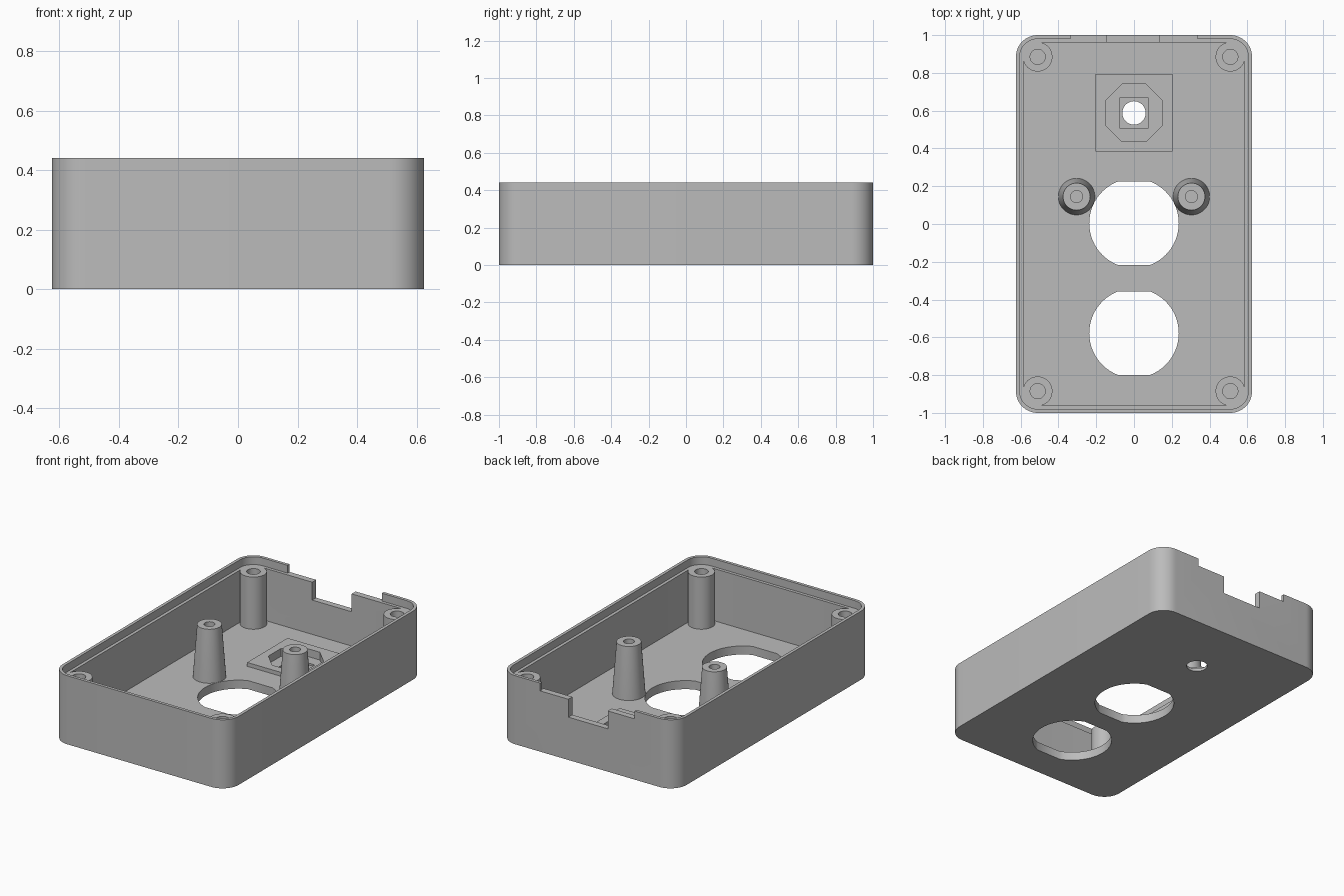
import bpy, bmesh, math
from math import cos, sin, pi

cube = bpy.data.objects.get("Cube")
if cube:
    bpy.data.objects.remove(cube, do_unlink=True)

# Single plain grey
grey = bpy.data.materials.new("plain_grey")
grey.use_nodes = True
grey.diffuse_color = (0.5, 0.5, 0.5, 1)
grey.node_tree.nodes["Principled BSDF"].inputs["Base Color"].default_value = (0.5, 0.5, 0.5, 1)

HEIGHT, LEDGE, FLOOR = 0.44, 0.39, 0.055
HALF_X, HALF_Y, CORNER = 0.625, 1.0, 0.115
BOSS_X, BOSS_Y = HALF_X - CORNER, HALF_Y - CORNER
WALL, LIP = 0.04, 0.02


def finish(name, bm):
    bmesh.ops.recalc_face_normals(bm, faces=bm.faces)
    mesh = bpy.data.meshes.new(name)
    bm.to_mesh(mesh)
    bm.free()
    mesh.materials.append(grey)
    obj = bpy.data.objects.new(name, mesh)
    bpy.context.collection.objects.link(obj)
    return obj


def prism(name, points, z0, z1):
    bm = bmesh.new()
    base = bm.faces.new([bm.verts.new((x, y, z0)) for x, y in points])
    top = bmesh.ops.extrude_face_region(bm, geom=[base])["geom"]
    verts = [v for v in top if isinstance(v, bmesh.types.BMVert)]
    bmesh.ops.translate(bm, verts=verts, vec=(0, 0, z1 - z0))
    return finish(name, bm)


def ring(cx, cy, r, n, turn=0.0):
    return [(cx + r * cos(turn + 2 * pi * i / n), cy + r * sin(turn + 2 * pi * i / n))
            for i in range(n)]


def rectangle(x0, x1, y0, y1):
    return [(x0, y0), (x1, y0), (x1, y1), (x0, y1)]


def rounded(inset, steps=12):
    """Outline of the box, moved inward, with concentric corners."""
    pts, r = [], CORNER - inset
    for k, (sx, sy) in enumerate(((1, 1), (-1, 1), (-1, -1), (1, -1))):
        for i in range(steps + 1):
            a = (k + i / steps) * pi / 2
            pts.append((sx * BOSS_X + r * cos(a), sy * BOSS_Y + r * sin(a)))
    return pts


def flatted_circle(cy, r, flat, n=24):
    """Circle with its front and back sides cut straight."""
    a = math.asin(flat / r)
    arc = [-a + 2 * a * i / n for i in range(n + 1)]
    return [(r * cos(t + k), cy + r * sin(t + k)) for k in (0, pi) for t in arc]


def lathe(name, x, y, profile, n=48):
    """Closed round part from a radius/height profile that starts and ends on the axis."""
    bm = bmesh.new()
    rows = []
    for r, z in profile:
        if r == 0:
            rows.append([bm.verts.new((x, y, z))] * n)
        else:
            rows.append([bm.verts.new((px, py, z)) for px, py in ring(x, y, r, n)])
    for a, b in zip(rows, rows[1:]):
        for i in range(n):
            j = (i + 1) % n
            bm.faces.new(list(dict.fromkeys((a[i], a[j], b[j], b[i]))))
    return finish(name, bm)


def cut(obj, cutters):
    for c in cutters:
        c.hide_render = True
        mod = obj.modifiers.new("cut", 'BOOLEAN')
        mod.operation, mod.solver, mod.object = 'DIFFERENCE', 'EXACT', c
    bpy.context.view_layer.update()
    result = bpy.data.meshes.new_from_object(
        obj.evaluated_get(bpy.context.evaluated_depsgraph_get()))
    obj.modifiers.clear()
    obj.data = result


# Box shell and raised mounting pad
PAD_Y = 0.588
shell = prism("box_shell", rounded(0), 0, HEIGHT)
pad = prism("mounting_pad", rectangle(-0.203, 0.203, PAD_Y - 0.205, PAD_Y + 0.205),
            FLOOR - 0.005, 0.08)

# Stepped recess and shaft hole
oct_r = 0.152 / cos(pi / 8)
recess = [
    prism("octagon_cutter", ring(0, PAD_Y, oct_r, 8, pi / 8), 0.03, 0.3),
    prism("square_cutter", rectangle(-0.078, 0.078, PAD_Y - 0.08, PAD_Y + 0.08), 0.018, 0.3),
    prism("shaft_cutter", ring(0, PAD_Y, 0.062, 40), -0.1, 0.3),
]
# Cavity, lip step, two large openings and the stepped cable notch at the back
openings = [
    prism("cavity_cutter", rounded(WALL), FLOOR, 0.6),
    prism("lip_cutter", rounded(LIP), LEDGE, 0.6),
    prism("opening_cutter_a", flatted_circle(0.004, 0.237, 0.221), -0.1, 0.2),
    prism("opening_cutter_b", flatted_circle(-0.578, 0.237, 0.221), -0.1, 0.2),
    prism("wide_notch_cutter", rectangle(-0.335, 0.335, 0.9, 1.1), LEDGE, 0.6),
    prism("deep_notch_cutter", rectangle(-0.145, 0.135, 0.9, 1.1), 0.275, 0.6),
]
cut(shell, openings + recess)
cut(pad, recess)
for c in openings + recess:
    bpy.data.objects.remove(c, do_unlink=True)

parts = [shell, pad]

# Corner screw bosses
low = FLOOR - 0.02
for side, sx in (("left", 1), ("right", -1)):
    for end, sy in (("front", -1), ("back", 1)):
        parts.append(lathe(f"{end}_{side}_screw_boss", sx * BOSS_X, sy * BOSS_Y,
                           [(0, low), (0.078, low), (0.078, LEDGE), (0.04, LEDGE),
                            (0.04, 0.08), (0, 0.08)]))
    # Tapered inner posts
    parts.append(lathe(f"{side}_tapered_post", sx * 0.304, 0.145,
                       [(0, low), (0.097, low), (0.097, FLOOR), (0.072, LEDGE),
                        (0.032, LEDGE), (0.032, 0.08), (0, 0.08)]))

# Smooth curves, sharp edges
bpy.ops.object.select_all(action='DESELECT')
for obj in parts:
    obj.select_set(True)
bpy.context.view_layer.objects.active = shell
bpy.ops.object.shade_smooth_by_angle(angle=math.radians(30))
